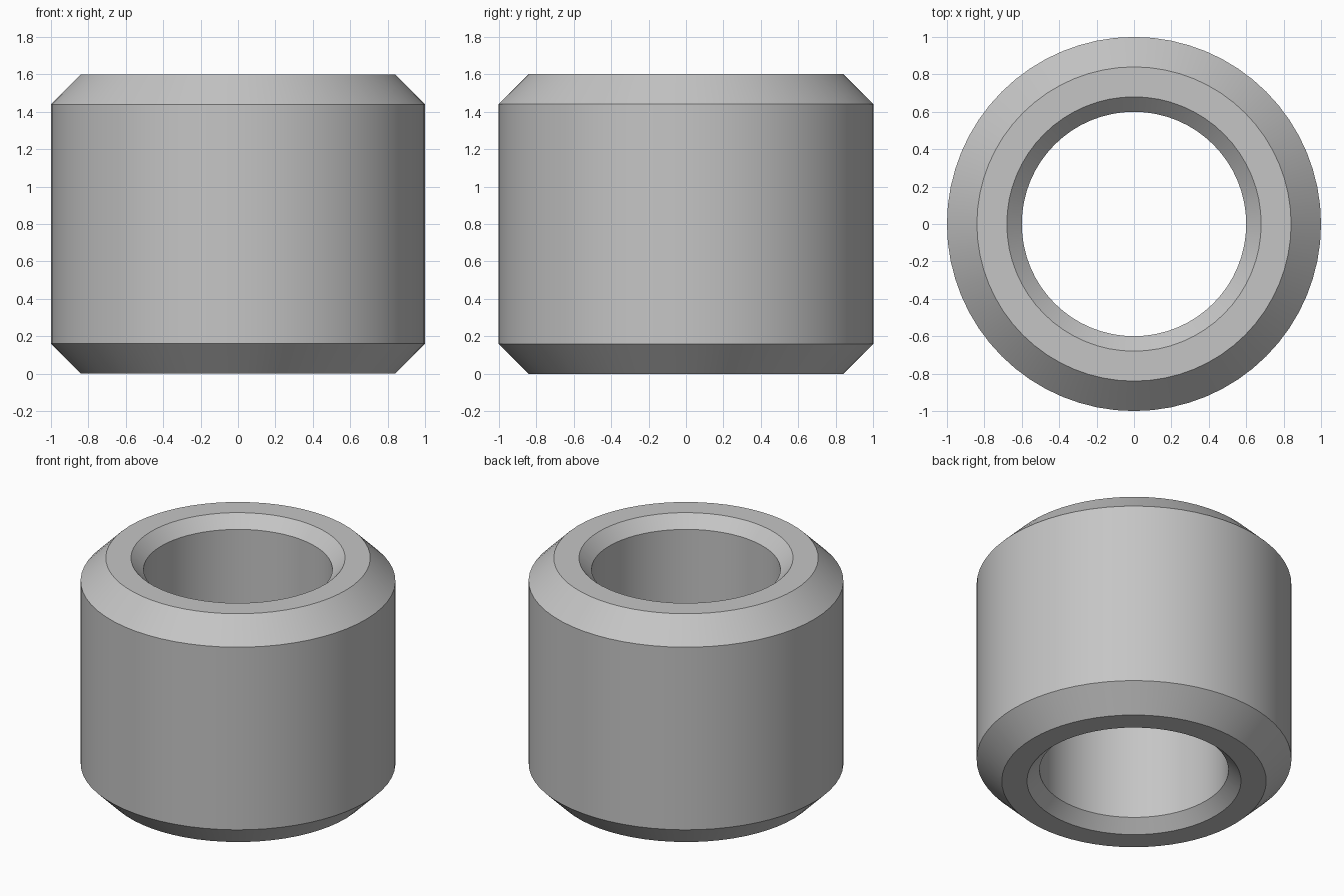
import bpy, bmesh, math

cube = bpy.data.objects.get("Cube")
if cube:
    bpy.data.objects.remove(cube, do_unlink=True)

HEIGHT, OUTER, BORE = 1.6, 1.0, 0.6
OUTER_CHAMFER, BORE_CHAMFER = 0.16, 0.08
SEGMENTS = 64

# Plain grey metal
metal = bpy.data.materials.new("grey_metal")
metal.use_nodes = True
grey = (0.56, 0.56, 0.56, 1)
metal.diffuse_color = grey
metal.node_tree.nodes["Principled BSDF"].inputs["Base Color"].default_value = grey

# Half cross-section, lower half then mirrored upwards
lower = [(BORE, BORE_CHAMFER), (BORE + BORE_CHAMFER, 0),
         (OUTER - OUTER_CHAMFER, 0), (OUTER, OUTER_CHAMFER)]
profile = lower + [(r, HEIGHT - z) for r, z in reversed(lower)]

# Revolve the closed section into a chamfered sleeve
bm = bmesh.new()
verts = [bm.verts.new((r, 0, z)) for r, z in profile]
edges = [bm.edges.new((v, verts[(i + 1) % len(verts)])) for i, v in enumerate(verts)]
bmesh.ops.spin(bm, geom=verts + edges, cent=(0, 0, 0), axis=(0, 0, 1),
               angle=math.tau, steps=SEGMENTS, use_merge=True)
bmesh.ops.remove_doubles(bm, verts=bm.verts, dist=0.0001)
bmesh.ops.recalc_face_normals(bm, faces=bm.faces)
mesh = bpy.data.meshes.new("chamfered_sleeve")
bm.to_mesh(mesh)
bm.free()
mesh.materials.append(metal)

sleeve = bpy.data.objects.new("chamfered_sleeve", mesh)
bpy.context.collection.objects.link(sleeve)

# Smooth round walls with crisp chamfer edges
bpy.ops.object.select_all(action="DESELECT")
sleeve.select_set(True)
bpy.context.view_layer.objects.active = sleeve
bpy.ops.object.shade_smooth_by_angle(angle=math.radians(30))
